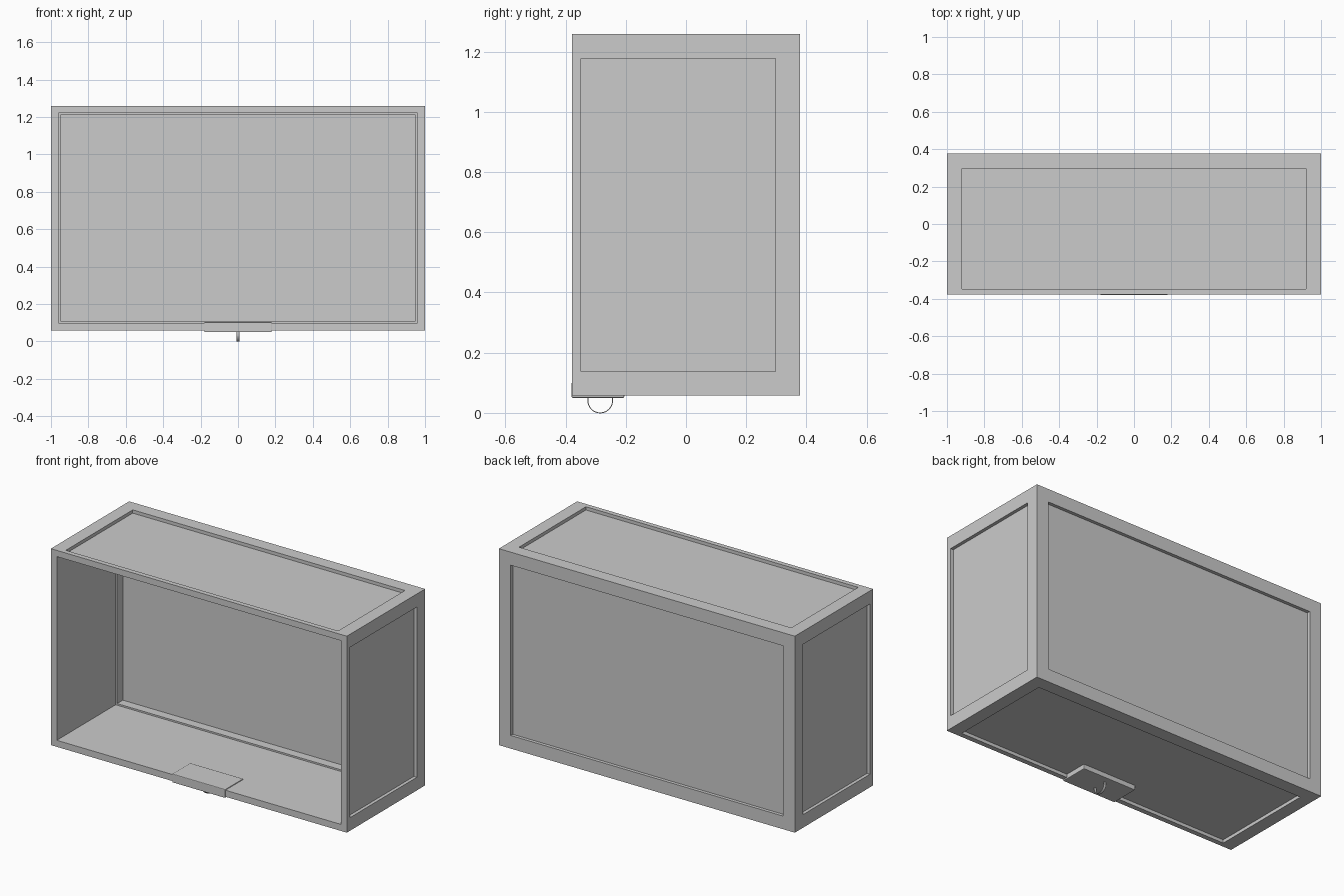
import bpy, bmesh, math
from mathutils import Vector

if "Cube" in bpy.data.objects:
    bpy.data.objects.remove(bpy.data.objects["Cube"])


def box(name, lo, hi):
    bm = bmesh.new()
    bmesh.ops.create_cube(bm, size=1)
    lo, hi = Vector(lo), Vector(hi)
    for v in bm.verts:
        v.co = (lo + hi) / 2 + v.co * (hi - lo)
    me = bpy.data.meshes.new(name)
    bm.to_mesh(me)
    bm.free()
    ob = bpy.data.objects.new(name, me)
    bpy.context.collection.objects.link(ob)
    return ob


def carve(ob, lo, hi):
    cutter = box("cutter", lo, hi)
    cutter.hide_render = True
    mod = ob.modifiers.new("carve", 'BOOLEAN')
    mod.operation = 'DIFFERENCE'
    mod.solver = 'EXACT'
    mod.object = cutter
    bpy.context.view_layer.objects.active = ob
    bpy.ops.object.modifier_apply(modifier=mod.name)
    bpy.data.objects.remove(cutter)


# Outer case
X, Y, Z0, Z1 = 1.0, 0.378, 0.058, 1.258
case = box("case", (-X, -Y, Z0), (X, Y, Z1))

# Open interior, slightly narrower at the rear ledge
carve(case, (-0.96, -0.6, 0.098), (0.96, 0.19, 1.22))
carve(case, (-0.95, -0.5, 0.108), (0.95, 0.245, 1.21))

# Recessed outer panels: sides, top, bottom, back
D, M, E = 0.02, 0.08, 0.1
F, B = -0.348, Y - M
for s in (-1, 1):
    a, b = sorted((s * (X - D), s * (X + E)))
    carve(case, (a, F, Z0 + M), (b, B, Z1 - M))
carve(case, (-X + M, F, Z1 - D), (X - M, B, Z1 + E))
carve(case, (-X + M, F, Z0 - E), (X - M, B, Z0 + D))
carve(case, (-X + M, Y - D, Z0 + M), (X - M, Y + E, Z1 - M))

# Latch plate wrapping the bottom front edge
plate = box("latch_plate", (-0.18, -0.38, 0.05), (0.18, -0.205, 0.103))
bev = plate.modifiers.new("bevel", 'BEVEL')
bev.width = 0.004
bev.segments = 2

# Pull loop: thin half-round band under the plate
R, W, T, N = 0.041, 0.008, 0.003, 24
path = [(0, 0.052)]
path = [(-R, 0.056)] + [(-R * math.cos(math.pi * i / N), R - R * math.sin(math.pi * i / N))
                        for i in range(N + 1)] + [(R, 0.056)]
bm = bmesh.new()
rows = [[bm.verts.new((x, -0.285 + y, z)) for x in (-W, W)] for y, z in path]
for p, q in zip(rows, rows[1:]):
    bm.faces.new((p[0], p[1], q[1], q[0]))
bmesh.ops.recalc_face_normals(bm, faces=bm.faces)
me = bpy.data.meshes.new("pull_loop")
bm.to_mesh(me)
bm.free()
loop = bpy.data.objects.new("pull_loop", me)
bpy.context.collection.objects.link(loop)
sol = loop.modifiers.new("thickness", 'SOLIDIFY')
sol.thickness = T
sol.offset = 0
